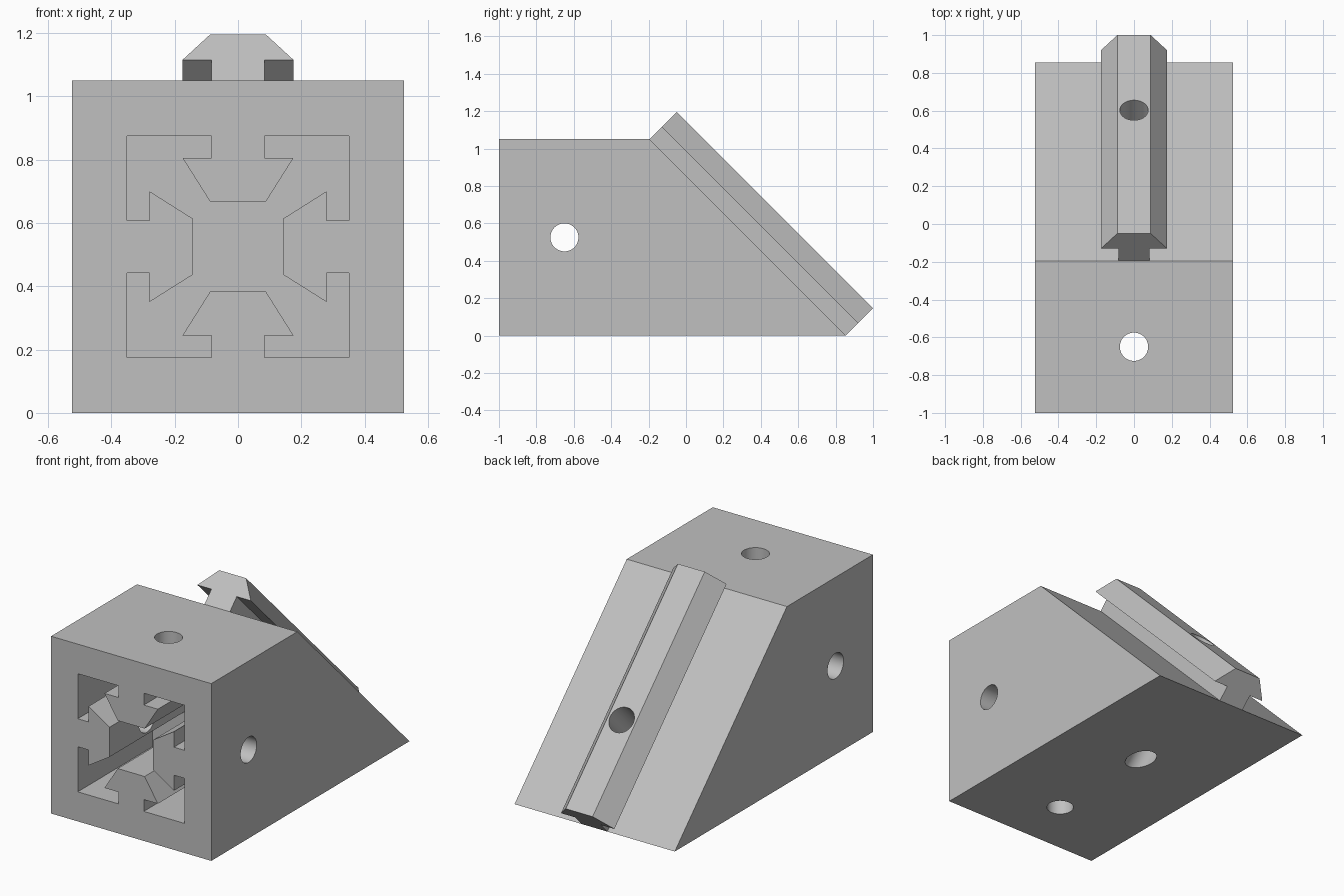
import bpy, bmesh
from math import pi, sqrt
from mathutils import Matrix, Vector

if "Cube" in bpy.data.objects:
    bpy.data.objects.remove(bpy.data.objects["Cube"], do_unlink=True)

SIZE = 1.05                # width and height of the block
FRONT, CREST, TOE = -1.0, -0.195, 0.855
MID = SIZE / 2
HOLE_R = 0.075
HOLE_Y = -0.65

grey = bpy.data.materials.new("plain_grey")
grey.use_nodes = True
grey.diffuse_color = (0.53, 0.53, 0.53, 1)
grey.node_tree.nodes["Principled BSDF"].inputs["Base Color"].default_value = grey.diffuse_color


def prism(name, outline, origin, u, v, sweep):
    """Sweep a closed 2D outline, laid out on axes u and v, along a vector."""
    origin, u, v, sweep = map(Vector, (origin, u, v, sweep))
    bm = bmesh.new()
    face = bm.faces.new([bm.verts.new(origin + u * a + v * b) for a, b in outline])
    result = bmesh.ops.extrude_face_region(bm, geom=[face])
    moved = [g for g in result["geom"] if isinstance(g, bmesh.types.BMVert)]
    bmesh.ops.translate(bm, verts=moved, vec=sweep)
    bmesh.ops.recalc_face_normals(bm, faces=bm.faces)
    mesh = bpy.data.meshes.new(name)
    bm.to_mesh(mesh)
    bm.free()
    obj = bpy.data.objects.new(name, mesh)
    bpy.context.collection.objects.link(obj)
    mesh.materials.append(grey)
    return obj


def drill(name, centre, axis, depth=4):
    """Round cutter centred on a point."""
    turn = Vector(axis).to_track_quat("Z", "Y").to_matrix().to_4x4()
    bpy.ops.mesh.primitive_cylinder_add(vertices=48, radius=HOLE_R, depth=depth)
    obj = bpy.context.object
    obj.name = name
    obj.matrix_world = Matrix.Translation(centre) @ turn
    obj.data.materials.append(grey)
    return obj


def cut(target, cutters):
    for cutter in cutters:
        cutter.hide_render = True
        mod = target.modifiers.new("cut", "BOOLEAN")
        mod.operation, mod.solver, mod.object = "DIFFERENCE", "EXACT", cutter
        bpy.ops.object.select_all(action="DESELECT")
        bpy.context.view_layer.objects.active = target
        target.select_set(True)
        bpy.ops.object.modifier_apply(modifier=mod.name)
    bpy.ops.object.shade_smooth_by_angle(angle=pi / 9)


# Wedge-backed block
block = prism("wedge_block",
              [(FRONT, 0), (TOE, 0), (CREST, SIZE), (FRONT, SIZE)],
              (-MID, 0, 0), (0, 1, 0), (0, 0, 1), (SIZE, 0, 0))

# Front socket: a square pocket with a slot tongue on each of its four sides
side = [(-0.35, 0.35), (-0.083, 0.35), (-0.083, 0.28), (-0.175, 0.28), (-0.088, 0.142),
        (0.088, 0.142), (0.175, 0.28), (0.083, 0.28), (0.083, 0.35)]
socket_outline = []
for quarter in range(4):
    socket_outline += side
    side = [(b, -a) for a, b in side]
socket = prism("socket_cutter", socket_outline, (0, FRONT - 0.1, MID),
               (1, 0, 0), (0, 0, 1), (0, 0.8, 0))

# Slot rail along the sloping back
normal = Vector((0, 1, 1)) / sqrt(2)
half = [(0.083, 0), (0.083, 0.092), (0.175, 0.092), (0.088, 0.205)]
rail = prism("slot_rail", half + [(-a, b) for a, b in reversed(half)],
             (0, CREST, SIZE), (1, 0, 0), normal, (0, TOE - CREST, -SIZE))

# Screw holes: upright, crosswise, and square to the slope
upright = drill("upright_drill", (0, HOLE_Y, MID), (0, 0, 1))
crosswise = drill("crosswise_drill", (0, HOLE_Y, MID), (1, 0, 0))
sloping = drill("sloping_drill", (0, 0.33, 0.27), normal)

cut(block, [socket, upright, crosswise, sloping])
cut(rail, [sloping])
for cutter in (socket, upright, crosswise, sloping):
    bpy.data.objects.remove(cutter, do_unlink=True)
